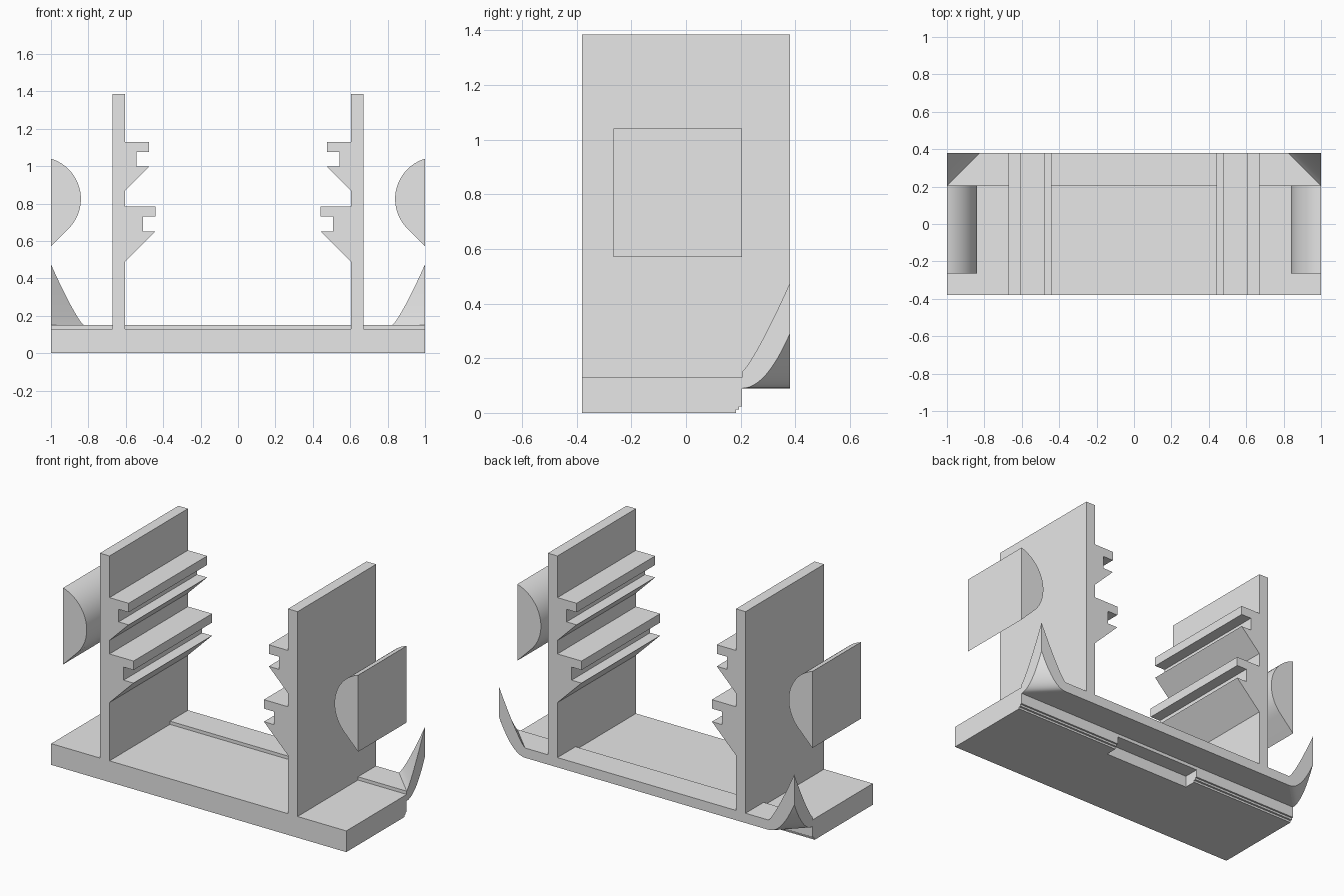
import bpy, bmesh, math

cube = bpy.data.objects.get("Cube")
if cube:
    bpy.data.objects.remove(cube, do_unlink=True)

grey = bpy.data.materials.new("light grey")
grey.use_nodes = True
grey.diffuse_color = (0.8, 0.8, 0.8, 1)
for node in grey.node_tree.nodes:
    if node.type == 'BSDF_PRINCIPLED':
        node.inputs["Base Color"].default_value = (0.8, 0.8, 0.8, 1)


def finish(name, bm, smooth=False):
    bmesh.ops.recalc_face_normals(bm, faces=bm.faces)
    mesh = bpy.data.meshes.new(name)
    bm.to_mesh(mesh)
    bm.free()
    mesh.materials.append(grey)
    obj = bpy.data.objects.new(name, mesh)
    bpy.context.collection.objects.link(obj)
    bpy.ops.object.select_all(action='DESELECT')
    obj.select_set(True)
    bpy.context.view_layer.objects.active = obj
    if smooth:
        bpy.ops.object.shade_smooth_by_angle(angle=math.radians(30))
    return obj


def extrude(name, profile, axis, start, end, smooth=False):
    """Prism of a 2D profile along the given axis."""
    place = {'x': lambda a, b, t: (t, a, b),
             'y': lambda a, b, t: (a, t, b),
             'z': lambda a, b, t: (a, b, t)}[axis]
    bm = bmesh.new()
    low = [bm.verts.new(place(a, b, start)) for a, b in profile]
    high = [bm.verts.new(place(a, b, end)) for a, b in profile]
    bm.faces.new(low)
    bm.faces.new(high)
    n = len(profile)
    for i in range(n):
        j = (i + 1) % n
        bm.faces.new((low[i], low[j], high[j], high[i]))
    return finish(name, bm, smooth)


# Base slab with a stepped lower rear edge
BACK, FRONT, LIP = 0.38, -0.38, 0.205
base = extrude("base", [(FRONT, 0), (0.182, 0), (0.182, 0.012), (0.194, 0.012),
                        (0.194, 0.024), (LIP, 0.024), (LIP, 0.13), (FRONT, 0.13)],
               'x', -1, 1)

# Finger notch under the rear edge
cutter = extrude("notch_cutter", [(0.11, -0.1), (0.3, -0.1), (0.3, 0.07), (0.11, 0.07)],
                 'x', -0.29, 0.29)
cutter.hide_render = True
cut = base.modifiers.new("notch", 'BOOLEAN')
cut.operation, cut.object, cut.solver = 'DIFFERENCE', cutter, 'EXACT'
bpy.context.view_layer.objects.active = base
bpy.ops.object.modifier_apply(modifier=cut.name)
bpy.data.objects.remove(cutter, do_unlink=True)

# Rear lip, its outer corners left for the curls
BEND = 0.825
extrude("rear_lip", [(-1, LIP), (1, LIP), (BEND, BACK), (-BEND, BACK)], 'z', 0.09, 0.15)


def corner_curl(name, side, steps=12):
    """Corner of the lip bending upward along the diagonal."""
    bm = bmesh.new()
    rows = []
    for i in range(steps + 1):
        s = i / steps
        top, bottom = 0.15 + 0.325 * s ** 1.2, 0.09 + 0.2 * s ** 2
        outer = (side, LIP + (BACK - LIP) * s)
        rear = (side * (BEND + (1 - BEND) * s), BACK)
        rows.append([bm.verts.new((*p, z)) for p, z in
                     ((outer, top), (rear, top), (rear, bottom), (outer, bottom))])
    for a, b in zip(rows, rows[1:]):
        for k in range(4):
            m = (k + 1) % 4
            bm.faces.new((a[k], a[m], b[m], b[k]))
    bm.faces.new(rows[0])
    bmesh.ops.remove_doubles(bm, verts=bm.verts, dist=0.0001)
    finish(name, bm, True)


def rail(reach, top, drop, hook):
    """Hooked rail outline, from top to bottom along the wall."""
    return [(0.605, top), (reach, top), (reach, top - 0.055),
            (reach + hook, top - 0.055), (reach + hook, top - drop),
            (reach, top - drop), (0.605, top - drop - (0.605 - reach))]


wall = ([(0.605, 0.1), (0.67, 0.1), (0.67, 1.385), (0.605, 1.385)]
        + rail(0.475, 1.13, 0.132, 0.068) + rail(0.442, 0.785, 0.135, 0.067))

# Rounded side block: arc running into a straight slope
R, CX, CZ = 0.2245, 1.0645, 0.825
first, last = math.acos((1 - CX) / R), math.radians(225)
arc = [first + (last - first) * i / 24 for i in range(25)]
block = [(CX + R * math.cos(t), CZ + R * math.sin(t)) for t in arc] + [(1, 0.571)]

for side, word in ((1, "left"), (-1, "right")):
    extrude(word + "_wall_with_rails", [(side * x, z) for x, z in wall], 'y', FRONT, BACK)
    extrude(word + "_side_block", [(side * x, z) for x, z in block], 'y', -0.265, LIP, True)
    corner_curl(word + "_corner_curl", side)
